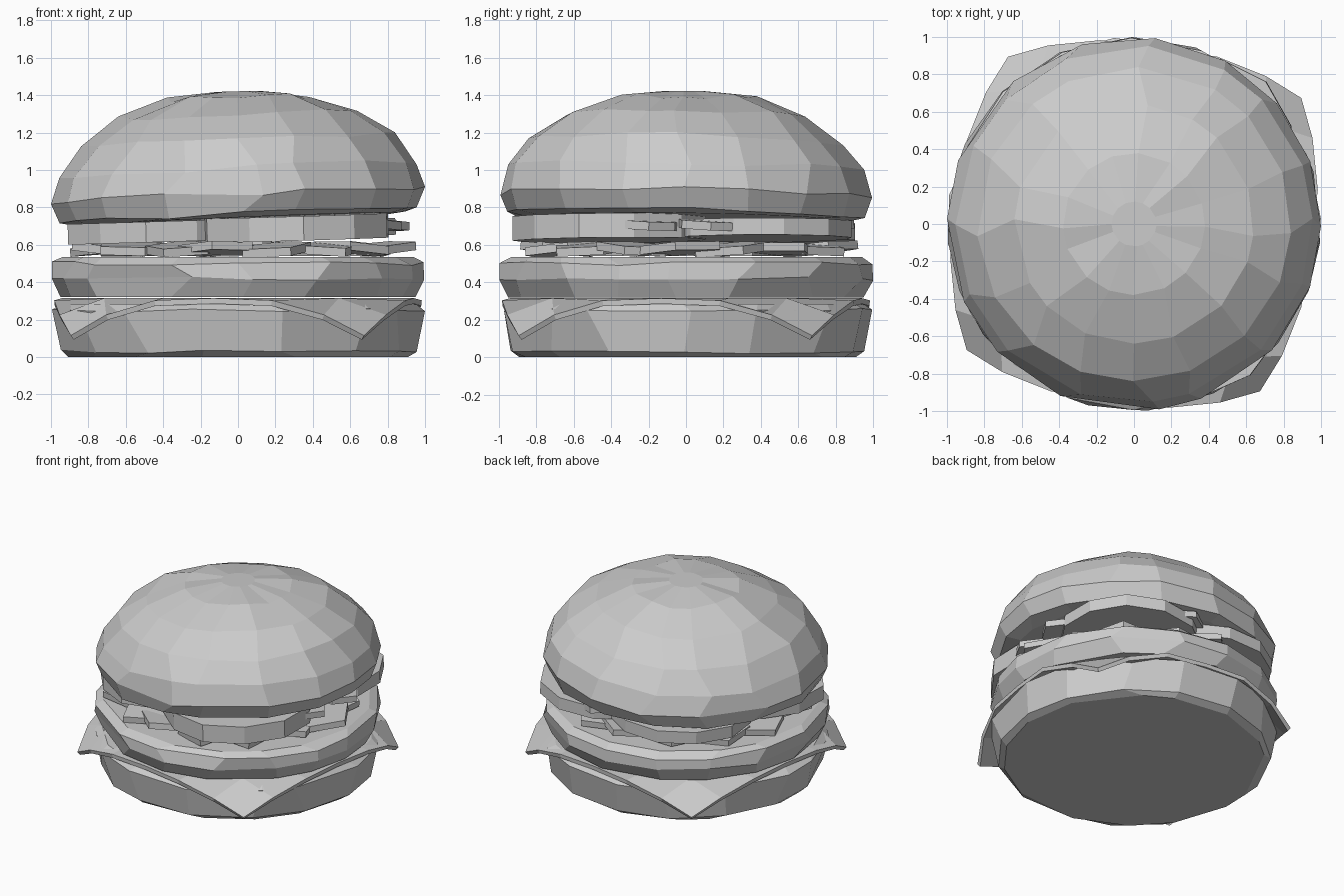
import bpy, bmesh, math, random
from mathutils import Matrix, Vector

if "Cube" in bpy.data.objects:
    bpy.data.objects.remove(bpy.data.objects["Cube"])

random.seed(7)
TAU = 2 * math.pi


def finish(bm, name):
    bmesh.ops.recalc_face_normals(bm, faces=bm.faces)
    mesh = bpy.data.meshes.new(name)
    bm.to_mesh(mesh)
    bm.free()
    obj = bpy.data.objects.new(name, mesh)
    bpy.context.collection.objects.link(obj)
    return obj


def faceted_lathe(name, profile, sides, jitter, warp=lambda v: v):
    """Hand-cut looking solid: rings of (radius, z) with uneven corners."""
    bm = bmesh.new()
    base = [TAU * (i + random.uniform(-.22, .22)) / sides for i in range(sides)]
    rings = []
    for k, (r, z) in enumerate(profile):
        ring = []
        for a in base:
            aa = a + random.uniform(-.08, .08)
            dz = random.uniform(-jitter, jitter) if 0 < k < len(profile) - 1 else 0
            v = Vector((r * math.cos(aa), r * math.sin(aa), z + dz))
            ring.append(bm.verts.new(warp(v)))
        rings.append(ring)
    for lo, hi in zip(rings, rings[1:]):
        for i in range(sides):
            j = (i + 1) % sides
            bm.faces.new((lo[i], lo[j], hi[j], hi[i]))
    bm.faces.new(rings[0][::-1])
    bm.faces.new(rings[-1])
    return finish(bm, name)


def slab(name, center, radius, thick, sides, tilt, turn=0.0, stretch=1.0, rough=0.0):
    """Tilted polygonal slice with slightly uneven outline."""
    bm = bmesh.new()
    rot = (Matrix.Translation(center) @ Matrix.Rotation(turn, 4, 'Z')
           @ Matrix.Rotation(tilt[0], 4, 'X') @ Matrix.Rotation(tilt[1], 4, 'Y'))
    lo, hi = [], []
    for i in range(sides):
        a = TAU * i / sides
        r = radius * (1 + random.uniform(-rough, rough))
        x, y = r * math.cos(a) * stretch, r * math.sin(a)
        lo.append(bm.verts.new(rot @ Vector((x, y, -thick / 2))))
        hi.append(bm.verts.new(rot @ Vector((x, y, thick / 2))))
    bm.faces.new(lo[::-1])
    bm.faces.new(hi)
    for i in range(sides):
        j = (i + 1) % sides
        bm.faces.new((lo[i], lo[j], hi[j], hi[i]))
    return finish(bm, name)


# Bottom bun
faceted_lathe("bottom_bun", [(.91, 0), (.955, .03), (1.0, .25), (.95, .285)], 15, .012)

# Cheese: turned square sheet whose corners hang over the bun
bm = bmesh.new()
bmesh.ops.create_grid(bm, x_segments=6, y_segments=6, size=.95)
bmesh.ops.rotate(bm, verts=bm.verts, cent=(0, 0, 0),
                 matrix=Matrix.Rotation(math.radians(-8), 3, 'Z'))
for v in bm.verts:
    r = v.co.length
    v.co.z = .315
    if r > .98:
        t = (r - .98) / .364
        k = (.98 + .14 * t ** .7) / r
        v.co.x *= k
        v.co.y *= k
        v.co.z -= .20 * t
cheese = finish(bm, "cheese_slice")
mod = cheese.modifiers.new("thickness", 'SOLIDIFY')
mod.thickness = .03

# Patty
faceted_lathe("patty", [(.95, .32), (1.0, .42), (.995, .5), (.94, .535)], 16, .012)

# Chopped lettuce: ring of tilted shards between patty and tomato
for i in range(15):
    a = TAU * (i + random.uniform(-.2, .2)) / 15
    r = random.uniform(.66, .73)
    slab("lettuce_piece", (r * math.cos(a), r * math.sin(a), .578), .21, .045, 5,
         (random.uniform(-.1, .1), random.uniform(-.1, .1)), a, 1.0, .15)
slab("lettuce_bed", (0, 0, .57), .62, .06, 11, (0, 0), 0, 1, .08)

# Tomato slices: (center, radius, thickness, tilt)
for c, r, th, tilt in [((.30, -.40, .69), .53, .13, (0, -.03)),
                       ((-.43, -.22, .67), .49, .11, (0, -.03)),
                       ((.38, .40, .68), .49, .09, (-.03, -.03)),
                       ((-.26, .44, .665), .49, .09, (.0, -.03))]:
    slab("tomato_slice", c, r, th, 11, tilt, random.uniform(0, 1), 1, .03)

# Loose pieces peeking out on the right
for x, y in [(.72, .12), (.7, -.2), (.2, .72)]:
    slab("onion_piece", (x, y, .705), .18, .045, 6, (.05, .03), x * 3, 1, .1)


# Top bun: dome leaning down to the left and back
def lean(v):
    return Vector((v.x, v.y, v.z + (.042 * v.x - .015 * v.y) * (1 if v.z < 1.3 else .6)))


faceted_lathe("top_bun", [(.86, .735), (.955, .755), (1.0, .86), (.955, 1.0), (.84, 1.15),
                          (.64, 1.29), (.38, 1.385), (.12, 1.42)], 16, .016, lean)
